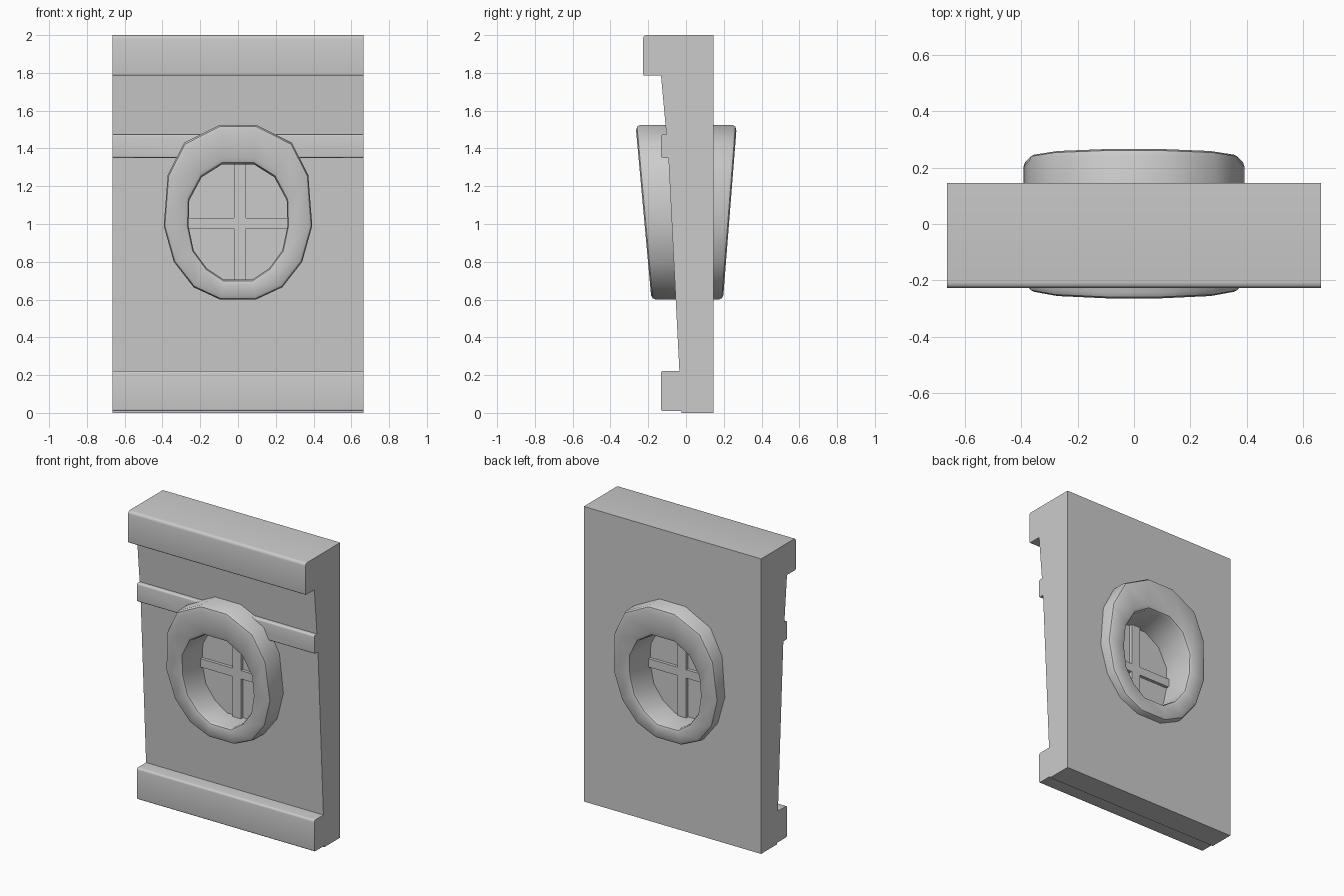
import bpy, bmesh
from mathutils import Vector

if "Cube" in bpy.data.objects:
    bpy.data.objects.remove(bpy.data.objects["Cube"])


def make_object(name, verts, faces):
    mesh = bpy.data.meshes.new(name)
    bm = bmesh.new()
    vs = [bm.verts.new(v) for v in verts]
    for f in faces:
        bm.faces.new([vs[i] for i in f])
    bmesh.ops.recalc_face_normals(bm, faces=bm.faces)
    bm.to_mesh(mesh)
    bm.free()
    obj = bpy.data.objects.new(name, mesh)
    bpy.context.collection.objects.link(obj)
    return obj


def activate(obj):
    bpy.ops.object.select_all(action='DESELECT')
    obj.select_set(True)
    bpy.context.view_layer.objects.active = obj


def smooth(obj):
    activate(obj)
    bpy.ops.object.shade_smooth_by_angle(angle=0.6)


def prism(name, front, back):
    n = len(front)
    sides = [(i, (i + 1) % n, (i + 1) % n + n, i + n) for i in range(n)]
    return make_object(name, front + back,
                       [tuple(range(n)), tuple(range(n, 2 * n))] + sides)


def box(name, x0, x1, y0, y1, z0, z1):
    loop = [(x0, z0), (x1, z0), (x1, z1), (x0, z1)]
    return prism(name, [(x, y0, z) for x, z in loop], [(x, y1, z) for x, z in loop])


def round_corners(points):
    """Points are (y, z, radius); rounded corners become short arcs."""
    out = []
    for i, (y, z, r) in enumerate(points):
        p = Vector((y, z))
        if r == 0:
            out.append(p)
            continue
        a = p + (Vector(points[i - 1][:2]) - p).normalized() * r
        b = p + (Vector(points[(i + 1) % len(points)][:2]) - p).normalized() * r
        for k in range(4):
            t = k / 3
            out.append(a * (1 - t) ** 2 + p * 2 * t * (1 - t) + b * t * t)
    return out


# Wall panel: side profile with cornice, band and plinth, extruded across
profile = round_corners([
    (0.145, 0, 0), (0.145, 2, 0), (-0.227, 2, 0.02), (-0.227, 1.785, 0.01),
    (-0.132, 1.785, 0), (-0.104, 1.475, 0), (-0.132, 1.475, 0.012),
    (-0.132, 1.35, 0.01), (-0.093, 1.35, 0), (-0.035, 0.222, 0),
    (-0.132, 0.222, 0.014), (-0.132, 0.01, 0.01), (-0.025, 0.01, 0), (-0.025, 0, 0)])
wall = prism("wall_panel", [(-0.665, y, z) for y, z in profile],
             [(0.665, y, z) for y, z in profile])

# Window outlines: right halves, mirrored to 14 sides
outer_half = [(0.097, 1.525), (0.285, 1.43), (0.372, 1.26), (0.393, 0.99),
              (0.34, 0.8), (0.235, 0.665), (0.095, 0.6)]
inner_half = [(0.085, 1.315), (0.192, 1.248), (0.258, 1.125), (0.262, 0.99),
              (0.235, 0.86), (0.165, 0.765), (0.075, 0.705)]


def mirrored(half):
    return half + [(-x, z) for x, z in reversed(half)]


outer, inner = mirrored(outer_half), mirrored(inner_half)
middle = [((a + c) / 2, (b + d) / 2) for (a, b), (c, d) in zip(outer, inner)]

# Opening through the wall
cutter = prism("opening_cutter", [(x, -0.6, z) for x, z in middle],
               [(x, 0.6, z) for x, z in middle])
cutter.hide_render = True
mod = wall.modifiers.new("opening", 'BOOLEAN')
mod.operation, mod.object, mod.solver = 'DIFFERENCE', cutter, 'EXACT'
activate(wall)
bpy.ops.object.modifier_apply(modifier=mod.name)
bpy.data.objects.remove(cutter)
smooth(wall)


# Window ring: thicker towards the top
def front_y(z):
    return -0.183 - (z - 0.6) * 0.091


def back_y(z):
    return 0.196 + (z - 0.6) * 0.079


verts, n = [], 14
for loop, depth in ((outer, front_y), (inner, front_y), (inner, back_y), (outer, back_y)):
    verts += [(x, depth(z), z) for x, z in loop]
faces = [(r * n + i, r * n + (i + 1) % n,
          (r + 1) % 4 * n + (i + 1) % n, (r + 1) % 4 * n + i)
         for r in range(4) for i in range(n)]
ring = make_object("window_ring", verts, faces)
bev = ring.modifiers.new("rounding", 'BEVEL')
bev.width, bev.segments, bev.limit_method, bev.angle_limit = 0.024, 2, 'ANGLE', 1.0
activate(ring)
bpy.ops.object.modifier_apply(modifier=bev.name)
smooth(ring)

# Glass pane and crossed bars
prism("window_pane", [(x, -0.008, z) for x, z in middle],
      [(x, 0.008, z) for x, z in middle])
box("vertical_bar", -0.022, 0.042, -0.03, 0.03, 0.67, 1.35)
box("horizontal_bar", -0.3, 0.3, -0.029, 0.029, 0.975, 1.032)
